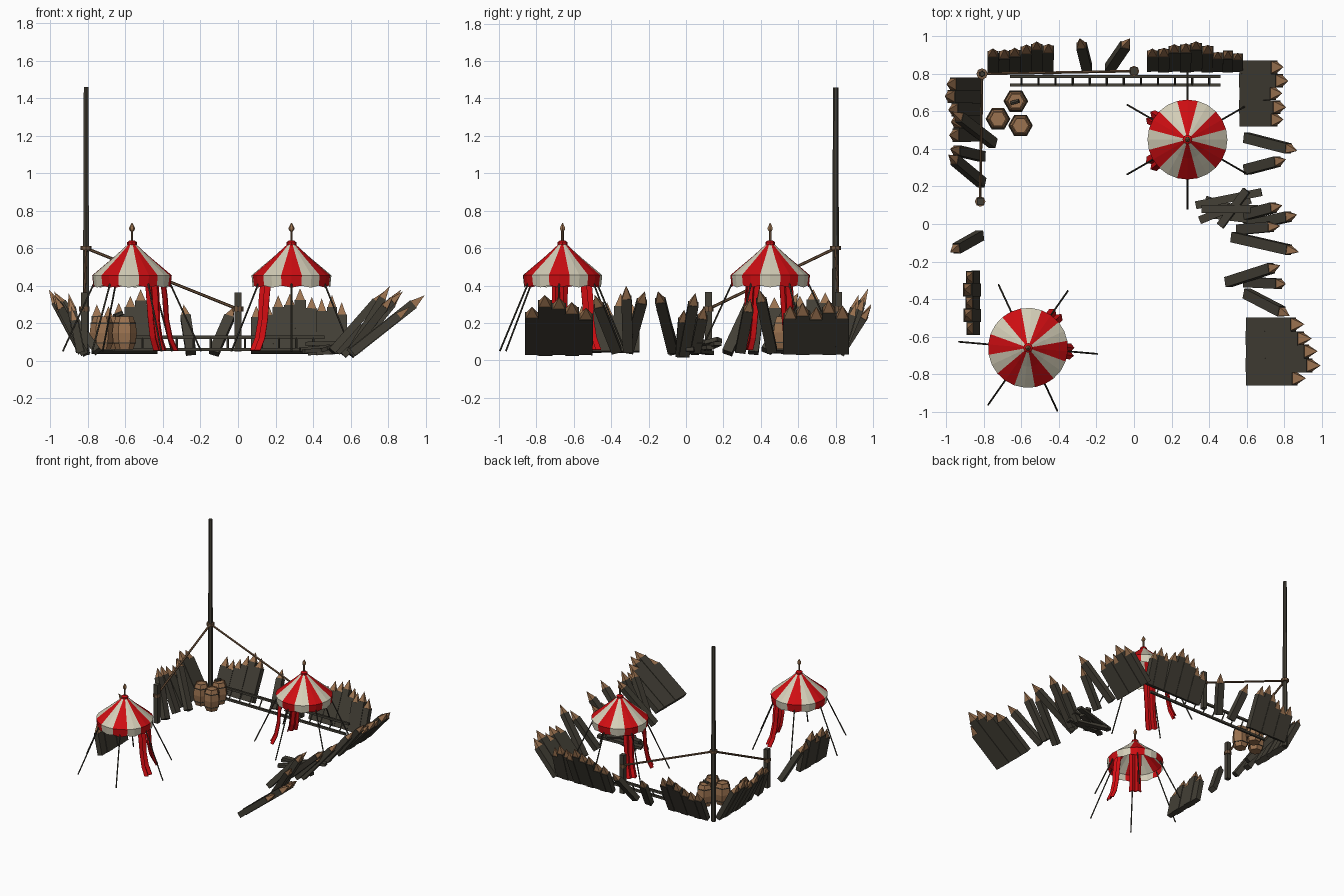
import bpy, bmesh, math
from mathutils import Vector as V

if "Cube" in bpy.data.objects:
    bpy.data.objects.remove(bpy.data.objects["Cube"])


def mat(name, c):
    m = bpy.data.materials.new(name)
    m.diffuse_color = (*c, 1)
    m.use_nodes = True
    m.node_tree.nodes["Principled BSDF"].inputs["Base Color"].default_value = m.diffuse_color
    return m


DARK = mat("dark_timber", (0.055, 0.049, 0.036))
TAN = mat("tan_wood", (0.33, 0.17, 0.08))
ROPE = mat("rope_brown", (0.17, 0.095, 0.05))
RED = mat("red_cloth", (0.62, 0.004, 0.006))
CREAM = mat("cream_cloth", (0.66, 0.62, 0.48))


def finish(bm, name, mats):
    bmesh.ops.recalc_face_normals(bm, faces=bm.faces)
    me = bpy.data.meshes.new(name)
    bm.to_mesh(me)
    bm.free()
    for m in mats:
        me.materials.append(m)
    ob = bpy.data.objects.new(name, me)
    bpy.context.collection.objects.link(ob)
    return ob


def add_post(bm, p, q, w, t, side, tip=0.075):
    """Squared timber from p to q with a sharpened tip (tip=0: plain beam)."""
    p, q = V(p), V(q)
    u = (q - p).normalized()
    s = V(side)
    s = (s - u * s.dot(u)).normalized()
    n = u.cross(s)

    def ring(c, k):
        return [bm.verts.new(c + s * w / 2 * a * k + n * t / 2 * b * k)
                for a, b in ((-1, -1), (1, -1), (1, 1), (-1, 1))]
    e = q - u * tip
    a, b = ring(p, 1), ring(e, 1)
    for i in range(4):
        j = (i + 1) % 4
        bm.faces.new((a[i], a[j], b[j], b[i]))
    bm.faces.new(a)
    bm.faces.new(b)
    if tip:
        c, apex = ring(e - u * 0.001, 0.86), bm.verts.new(q)
        for i in range(4):
            bm.faces.new((c[i], c[(i + 1) % 4], apex)).material_index = 1
        bm.faces.new(c).material_index = 1


def wall(name, p0, p1, lean, lengths, t=0.04):
    """Leaning palisade panel: adjacent pointed posts between p0 and p1."""
    bm = bmesh.new()
    p0, p1, lean = V((*p0, 0.045)), V((*p1, 0.045)), V(lean).normalized()
    k = len(lengths)
    for i, L in enumerate(lengths):
        p = p0.lerp(p1, (i + 0.5) / k)
        fan = (p1 - p0) * (0.08 if i % 2 else -0.05) * 0.3
        add_post(bm, p, p + lean * L + fan * 0.3, (p1 - p0).length / k * 1.03,
                 t + 0.008 * (i % 2), p1 - p0)
    return finish(bm, name, [DARK, TAN])


def beam(name, p, q, w, m, sides=6, w2=None):
    p, q = V(p), V(q)
    bm = bmesh.new()
    bmesh.ops.create_cone(bm, cap_ends=True, segments=sides, radius1=w,
                          radius2=w if w2 is None else w2, depth=(q - p).length)
    bm.transform((q - p).to_track_quat('Z', 'Y').to_matrix().to_4x4())
    bmesh.ops.translate(bm, verts=bm.verts, vec=(p + q) / 2)
    return finish(bm, name, [m])


def lathe(bm, cx, cy, prof, n, rot=0, rule=lambda i, j: 0, cap=True):
    rings = [[bm.verts.new((cx + r * math.cos(rot + i * math.tau / n),
                            cy + r * math.sin(rot + i * math.tau / n), z)) for i in range(n)]
             for r, z in prof]
    for j in range(len(prof) - 1):
        for i in range(n):
            k = (i + 1) % n
            f = bm.faces.new((rings[j][i], rings[j][k], rings[j + 1][k], rings[j + 1][i]))
            f.material_index = rule(i, j)
    if cap:
        bm.faces.new(rings[0])
        bm.faces.new(rings[-1])
    return rings


# Palisade panels
wall("wall_back_left", (-0.78, 0.82), (-0.43, 0.82), (0, 0.15, 0.33), (.28, .27, .29, .33, .37, .34))
wall("wall_back_right", (0.07, 0.83), (0.42, 0.83), (0, 0.14, 0.33), (.27, .28, .33, .34, .37, .32))
wall("wall_back_corner", (0.42, 0.83), (0.58, 0.83), (0, 0.10, 0.33), (.30, .32, .28))
wall("wall_right_back", (0.58, 0.87), (0.58, 0.52), (0.27, 0, 0.31), (.33, .37, .32, .35, .33), 0.045)
wall("wall_right_front", (0.61, -0.50), (0.61, -0.86), (0.38, 0, 0.30), (.38, .43, .47, .49, .39), 0.045)
wall("wall_left_back", (-0.83, 0.44), (-0.83, 0.78), (-0.16, 0, 0.30), (.33, .31, .34, .38, .36))
wall("wall_left_front", (-0.84, -0.59), (-0.84, -0.25), (-0.06, 0, 0.30), (.25, .30, .27, .32, .26))

# Loose leaning stakes: base, tip
stakes = [
    ((-.25, .83, .04), (-.29, .99, .30)), ((-.13, .83, .04), (-.02, .99, .29)),
    ((.60, .46, .05), (.87, .39, .38)), ((.60, .29, .05), (.81, .345, .33)),
    ((.60, -.01, .03), (.87, .05, .36)), ((.60, .05, .05), (.79, .10, .29)),
    ((.53, -.07, .05), (.88, -.15, .37)), ((.50, -.31, .05), (.78, -.22, .37)),
    ((.60, -.31, .05), (.81, -.32, .40)), ((.60, -.37, .05), (.83, -.49, .35)),
    ((.56, -.03, .03), (.78, -.01, .27)),
    ((-.75, .43, .05), (-.97, .60, .36)), ((-.81, .22, .04), (-.99, .37, .36)),
    ((-.81, .36, .04), (-.98, .40, .37)), ((-.82, -.06, .04), (-.98, -.15, .35))]
for i, (p, q) in enumerate(stakes):
    bm = bmesh.new()
    side = (1, 0, 0) if i < 2 else (0, 1, 0)
    add_post(bm, p, q, 0.055, 0.042, side)
    finish(bm, "loose_stake", [DARK, TAN])

# Fallen planks
for p, q in [((.33, .10, .06), (.68, .17, .09)), ((.35, .02, .05), (.62, .13, .07)),
             ((.36, .08, .09), (.66, .08, .10)), ((.42, .05, .04), (.66, .02, .06)),
             ((.46, -.01, .06), (.60, .18, .11)), ((.38, .13, .04), (.60, .06, .05))]:
    bm = bmesh.new()
    add_post(bm, p, q, 0.042, 0.022, V((0, 1, 0)), 0)
    finish(bm, "fallen_plank", [DARK])

# Mast, anchor posts and stays
beam("mast", (-.81, .80, .03), (-.81, .80, 1.46), 0.020, DARK, 6, 0.014)
beam("mast_collar", (-.81, .80, .59), (-.81, .80, .612), 0.03, ROPE, 8)
for x, y in ((0, .815), (-.82, .12)):
    bm = bmesh.new()
    add_post(bm, (x, y, .05), (x, y, .365), 0.036, 0.036, (1, 0, 0), 0)
    finish(bm, "anchor_post", [DARK])
    beam("stay_rope", (-.81, .80, .60), (x, y, .275), 0.008, ROPE)
    beam("stay_loop", (x, y, .262), (x, y, .288), 0.028, ROPE, 8)

# Ladder lying along the back wall
for y, z in ((.74, .06), (.785, .125)):
    bm = bmesh.new()
    add_post(bm, (-.66, y, z), (.46, y, z), 0.016, 0.018, (0, 1, 0), 0)
    finish(bm, "ladder_rail", [DARK])
for i in range(12):
    x = -.60 + i * 0.091
    beam("ladder_rung", (x, .74, .06), (x, .785, .125), 0.006, DARK, 4)

# Barrels
for x, y in ((-.63, .655), (-.725, .56), (-.605, .525)):
    bm = bmesh.new()
    lathe(bm, x, y, [(.046, .06), (.060, .10), (.066, .148), (.060, .195), (.046, .235),
                     (.040, .235), (.040, .227)], 6)
    finish(bm, "barrel", [TAN])
    for z in (.095, .20):
        bm = bmesh.new()
        lathe(bm, x, y, [(.060, z - .003), (.062, z - .003), (.062, z + .003), (.060, z + .003)], 6)
        finish(bm, "barrel_hoop", [DARK])
beam("barrel_tap", (-.655, .645, .24), (-.615, .655, .255), 0.012, DARK)

# Striped tents
def tent(cx, cy, deg, flaps):
    rot = math.radians(deg)

    def at(r, z, a, off=0):
        return V((cx + r * math.cos(a) - off * math.sin(a),
                  cy + r * math.sin(a) + off * math.cos(a), z))
    # roof and valance, stripes alternating, scallops on the rim
    bm = bmesh.new()
    prof = [(.012, .63), (.05, .595), (.10, .55), (.16, .50), (.213, .455), (.206, .40)]
    n = 24
    rings = lathe(bm, cx, cy, prof, n, rot - math.tau / n,
                  lambda i, j: (i // 2) % 2, cap=False)
    for i in range(1, n, 2):
        rings[-1][i].co.z -= .010
    finish(bm, "tent_roof", [RED, CREAM])
    bm = bmesh.new()
    lathe(bm, cx, cy, [(.026, .608), (.026, .632), (.012, .642)], 8)
    finish(bm, "tent_cap", [RED])
    # finial
    beam("tent_spike", (cx, cy, .60), (cx, cy, .70), 0.007, ROPE)
    bm = bmesh.new()
    lathe(bm, cx, cy, [(.007, .688), (.015, .70), (.015, .71), (.002, .735)], 6)
    finish(bm, "tent_finial", [TAN])
    # guy poles
    for k in range(6):
        a = rot + k * math.tau / 6
        beam("guy_rope", at(.195, .43, a), at(.37, .05, a), 0.005, DARK, 5)
    # hanging folded door flaps
    for fd in flaps:
        a = math.radians(fd)
        bm = bmesh.new()
        rows = []
        for r, z, w in ((.165, .44, .085), (.178, .33, .085), (.185, .22, .075), (.205, .12, .08), (.235, .055, .085)):
            rows.append([bm.verts.new(at(r + (.012 if c % 2 else -.008), z, a, (c / 4 - .5) * w))
                         for c in range(5)])
        for u, v in zip(rows, rows[1:]):
            for c in range(4):
                bm.faces.new((u[c], u[c + 1], v[c + 1], v[c]))
        ob = finish(bm, "tent_flap", [RED])
        md = ob.modifiers.new("thickness", 'SOLIDIFY')
        md.thickness = 0.006


tent(-.565, -.66, -5, (-5, 50))
tent(.285, .45, 30, (148, 214))
